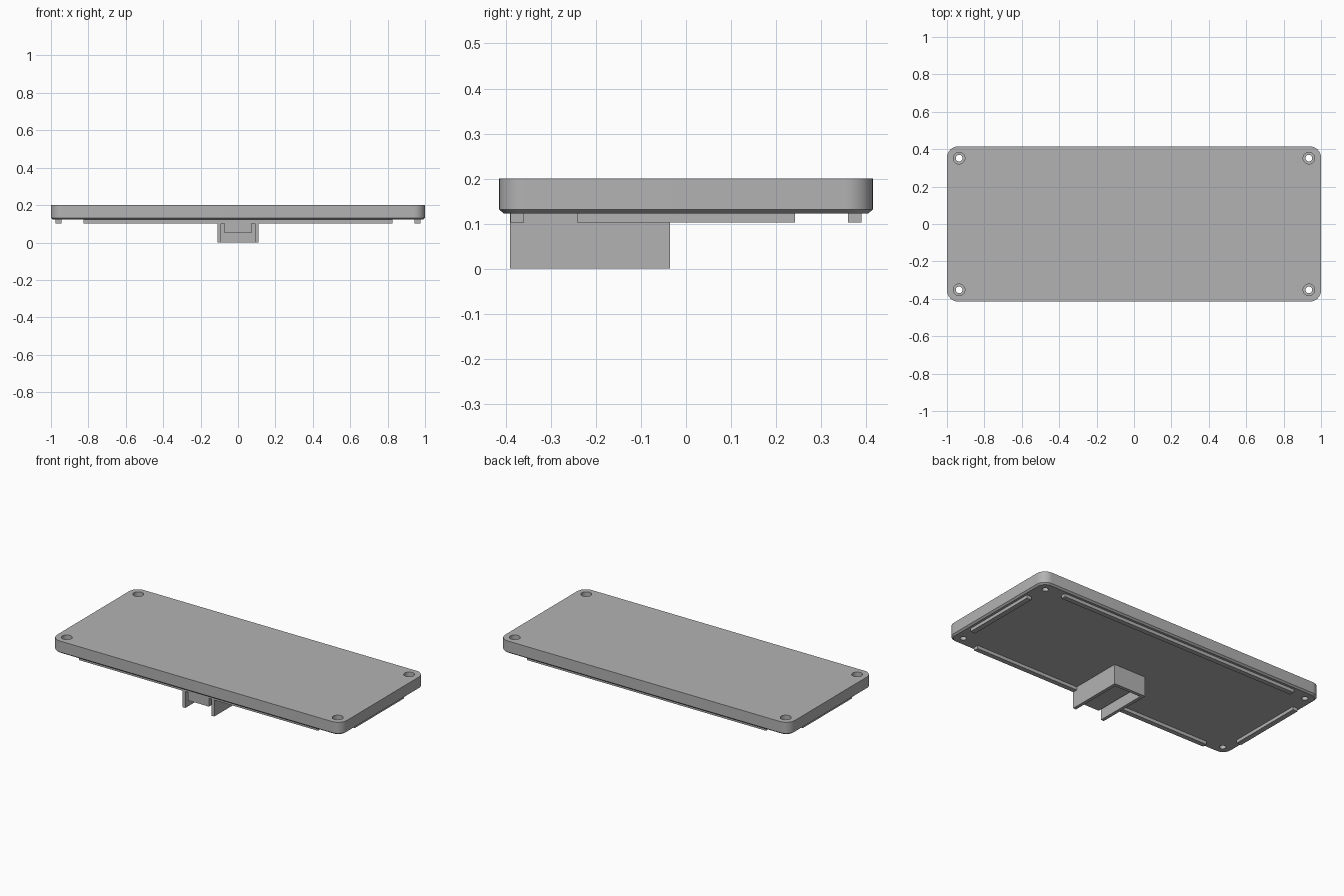
import bpy
import bmesh
from math import sin, cos, pi, radians

cube = bpy.data.objects.get("Cube")
if cube:
    bpy.data.objects.remove(cube, do_unlink=True)

grey = bpy.data.materials.new("plain_grey")
grey.use_nodes = True
colour = (0.45, 0.45, 0.45, 1)
grey.diffuse_color = colour
grey.node_tree.nodes["Principled BSDF"].inputs["Base Color"].default_value = colour

HALF_X, HALF_Y = 1.0, 0.415
BOTTOM, TOP = 0.122, 0.2
SIDES = (-1, 1)


def make(name, bm):
    bmesh.ops.recalc_face_normals(bm, faces=bm.faces[:])
    mesh = bpy.data.meshes.new(name)
    bm.to_mesh(mesh)
    bm.free()
    mesh.materials.append(grey)
    obj = bpy.data.objects.new(name, mesh)
    bpy.context.collection.objects.link(obj)
    return obj


def box(name, x0, x1, y0, y1, z0, z1):
    bm = bmesh.new()
    bmesh.ops.create_cube(bm, size=1)
    for v in bm.verts:
        v.co.x = x1 if v.co.x > 0 else x0
        v.co.y = y1 if v.co.y > 0 else y0
        v.co.z = z1 if v.co.z > 0 else z0
    return make(name, bm)


def loft(bm, rings):
    """Skin a stack of equal point loops and cap both ends."""
    loops = [[bm.verts.new(p) for p in ring] for ring in rings]
    n = len(loops[0])
    for a, b in zip(loops, loops[1:]):
        for i in range(n):
            j = (i + 1) % n
            bm.faces.new((a[i], a[j], b[j], b[i]))
    bm.faces.new(loops[0][::-1])
    bm.faces.new(loops[-1])


def rounded_rect(inset, z, radius=0.06, steps=10):
    cx, cy = HALF_X - radius, HALF_Y - radius
    r = radius - inset
    points = []
    for k, (sx, sy) in enumerate(((1, 1), (-1, 1), (-1, -1), (1, -1))):
        for i in range(steps + 1):
            a = (k + i / steps) * pi / 2
            points.append((sx * cx + r * cos(a), sy * cy + r * sin(a), z))
    return points


def circle(x, y, z, r, steps=32):
    return [(x + r * cos(2 * pi * i / steps), y + r * sin(2 * pi * i / steps), z)
            for i in range(steps)]


# Rounded plate with a chamfered lower edge
bm = bmesh.new()
loft(bm, [rounded_rect(0.011, BOTTOM), rounded_rect(0, BOTTOM + 0.009), rounded_rect(0, TOP)])
plate = make("plate", bm)

# Counterbored screw holes at the corners
bm = bmesh.new()
for sx in SIDES:
    for sy in SIDES:
        x, y = sx * 0.935, sy * 0.352
        loft(bm, [circle(x, y, BOTTOM - 0.05, 0.018), circle(x, y, 0.16, 0.018),
                  circle(x, y, 0.16, 0.031), circle(x, y, TOP + 0.05, 0.031)])
cutter = make("screw_hole_cutter", bm)
cutter.hide_render = True
cut = plate.modifiers.new("screw_holes", "BOOLEAN")
cut.operation = "DIFFERENCE"
cut.solver = "EXACT"
cut.object = cutter
bpy.context.view_layer.objects.active = plate
plate.select_set(True)
bpy.ops.object.modifier_apply(modifier=cut.name)
bpy.data.objects.remove(cutter, do_unlink=True)
bpy.ops.object.shade_smooth_by_angle(angle=radians(30))

# Ribs under the plate, along all four edges
RIB_Z = 0.102
for s, end, side in ((-1, "front", "right"), (1, "back", "left")):
    y = sorted((s * 0.36, s * 0.39))
    box(end + "_rib", -0.825, 0.825, *y, RIB_Z, BOTTOM + 0.002)
    x = sorted((s * 0.943, s * 0.975))
    box(side + "_rib", *x, -0.242, 0.242, RIB_Z, BOTTOM + 0.002)

# Bracket below the front edge: two side walls, a back wall and a core block
FRONT, BACK, WALL = -0.391, -0.035, 0.02
ROOF = BOTTOM + 0.002
for s, side in ((-1, "right"), (1, "left")):
    x = sorted((s * (0.11 - WALL), s * 0.11))
    box("bracket_" + side + "_wall", *x, FRONT, BACK, 0, ROOF)
box("bracket_back_wall", WALL - 0.11, 0.11 - WALL, BACK - WALL, BACK, 0, ROOF)
box("bracket_core", -0.073, 0.073, FRONT, BACK - WALL, 0.052, ROOF)
